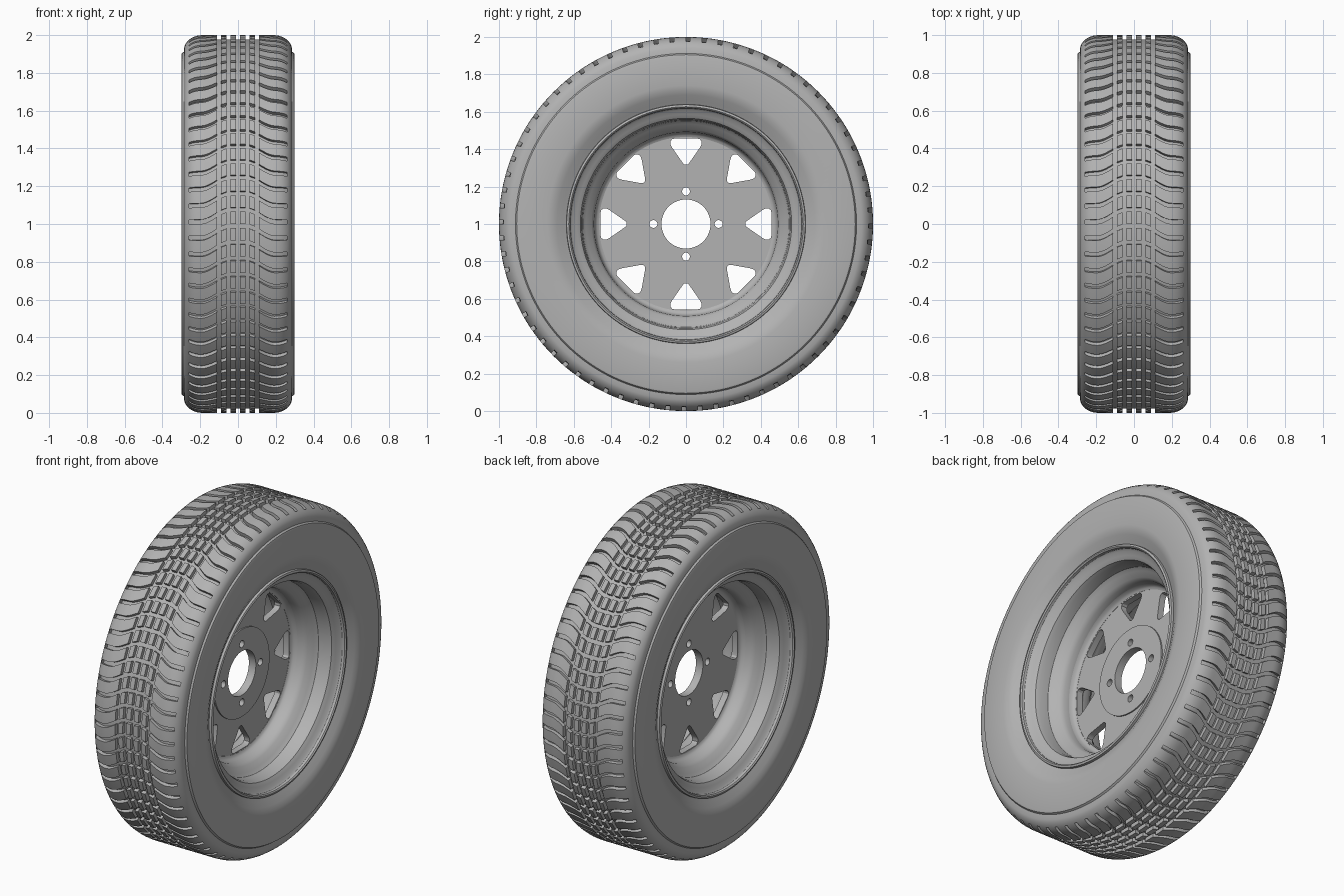
import bpy, bmesh
from math import pi, sin, cos, sqrt, radians

old = bpy.data.objects.get("Cube")
if old:
    bpy.data.objects.remove(old, do_unlink=True)

# Single flat grey
grey = bpy.data.materials.new("plain grey")
grey.use_nodes = True
colour = (0.45, 0.45, 0.45, 1)
grey.diffuse_color = colour
grey.node_tree.nodes["Principled BSDF"].inputs["Base Color"].default_value = colour

PITCHES = 72
DEPTH = 0.022


def finish(obj, angle=30):
    obj.data.materials.clear()
    obj.data.materials.append(grey)
    bpy.ops.object.select_all(action='DESELECT')
    obj.select_set(True)
    bpy.context.view_layer.objects.active = obj
    bpy.ops.object.shade_smooth_by_angle(angle=radians(angle))


def ring_grid(name, rows):
    """Closed surface from rows of points; both directions wrap round."""
    bm = bmesh.new()
    grid = [[bm.verts.new(p) for p in row] for row in rows]
    for i, row in enumerate(grid):
        following = grid[(i + 1) % len(grid)]
        for j in range(len(row)):
            k = (j + 1) % len(row)
            bm.faces.new((row[j], row[k], following[k], following[j]))
    bmesh.ops.remove_doubles(bm, verts=bm.verts, dist=1e-5)
    bmesh.ops.recalc_face_normals(bm, faces=bm.faces)
    mesh = bpy.data.meshes.new(name)
    bm.to_mesh(mesh)
    bm.free()
    obj = bpy.data.objects.new(name, mesh)
    bpy.context.collection.objects.link(obj)
    finish(obj)
    return obj


def wheel_point(x, r, a):
    return (x, -r * cos(a), 1 + r * sin(a))


# Tyre: columns across the width are (x, radius, in rib groove, in cross groove)
def crown(x):
    if x <= 0.19:
        return 1.0
    return 0.92 + 0.08 * sqrt(1 - ((x - 0.19) / 0.097) ** 2)


half = []
for centre in (0, 0.05, 0.1):
    for edge in (-0.011, 0.011):
        x = centre + edge
        if x > 0:
            flags = (0, 1) if edge < 0 else (1, 0)
            half += [(x, 1.0, f, 1) for f in flags]
half += [(x, crown(x), 0, 1) for x in (0.13, 0.145, 0.16, 0.175, 0.19, 0.21, 0.23, 0.245, 0.26)]
half += [(x, crown(x), 0, 0) for x in (0.26, 0.27, 0.278, 0.284)]
half += [(x, r, 0, 0) for x, r in (
    (0.287, 0.912), (0.297, 0.905), (0.3, 0.895), (0.3, 0.74), (0.296, 0.715),
    (0.285, 0.69), (0.268, 0.66), (0.255, 0.635), (0.2, 0.6))]
columns = [(-x, r, c, l) for x, r, c, l in reversed(half)] + half


def sweep(x):
    """Cross grooves bow forward in the middle of the tread."""
    t = min(max((abs(x) - 0.04) / 0.16, 0), 1)
    return 0.065 * (1 + cos(pi * t)) / 2


pattern = ((0, 0), (0, 1), (0.26, 1), (0.26, 0), (0.63, 0))
rows = []
for x, r, rib, cross in columns:
    row = []
    for p in range(PITCHES):
        for f, cut in pattern:
            a = 2 * pi * (p + f) / PITCHES + sweep(x)
            row.append(wheel_point(x, r - DEPTH * max(rib, cross * cut), a))
    rows.append(row)
ring_grid("tyre", rows)

# Rim barrel: mirrored inner profile with an offset outer skin
inner = [(0.04, 0.488), (0.08, 0.492), (0.105, 0.505), (0.125, 0.535), (0.145, 0.552),
         (0.2, 0.557), (0.222, 0.565), (0.236, 0.585), (0.245, 0.608), (0.256, 0.618),
         (0.27, 0.62), (0.276, 0.627), (0.272, 0.638), (0.255, 0.64)]
outer = [(0.235, 0.61), (0.21, 0.58), (0.13, 0.575), (0.09, 0.52), (0.04, 0.51)]
side = inner + outer
profile = side + [(-x, r) for x, r in reversed(side)]
SEGMENTS = 128
ring_grid("rim_barrel", [[wheel_point(x, r, 2 * pi * s / SEGMENTS) for s in range(SEGMENTS)]
                         for x, r in profile])


# Pierced plates: flat filled outlines with thickness, facing along x
def circle(radius, steps, cx=0, cy=0):
    return [(cx + radius * cos(2 * pi * s / steps), cy + radius * sin(2 * pi * s / steps))
            for s in range(steps)]


def turned(points, a):
    return [(u * cos(a) - v * sin(a), u * sin(a) + v * cos(a)) for u, v in points]


def plate(name, outlines, low, high):
    curve = bpy.data.curves.new(name, 'CURVE')
    curve.dimensions = '2D'
    curve.fill_mode = 'BOTH'
    curve.extrude = (high - low) / 2
    for points in outlines:
        spline = curve.splines.new('POLY')
        spline.points.add(len(points) - 1)
        for target, (u, v) in zip(spline.points, points):
            target.co = (u, v, 0, 1)
        spline.use_cyclic_u = True
    obj = bpy.data.objects.new(name, curve)
    bpy.context.collection.objects.link(obj)
    obj.rotation_euler = (pi / 2, 0, pi / 2)
    obj.location = ((low + high) / 2, 0, 1)
    bpy.ops.object.select_all(action='DESELECT')
    obj.select_set(True)
    bpy.context.view_layer.objects.active = obj
    bpy.ops.object.convert(target='MESH')
    obj = bpy.context.view_layer.objects.active
    finish(obj)
    return obj


# Rounded triangular window, mirrored about its radial centre line
window_half = [(0.007, 0.317), (0.014, 0.322), (0.076, 0.411), (0.084, 0.428),
               (0.083, 0.443), (0.074, 0.453), (0.06, 0.457)]
window = window_half + [(-u, v) for u, v in reversed(window_half)]
windows = [turned(window, i * pi / 4) for i in range(8)]
bolts = [turned(circle(0.021, 20, 0.174), i * pi / 2) for i in range(4)]
bore = circle(0.131, 64)

plate("wheel_disc", [circle(0.495, 128), bore] + bolts + windows, -0.02, 0.018)
plate("hub_pad", [circle(0.26, 96), bore] + bolts, 0.018, 0.026)

# Fillets where the disc meets the barrel, on both faces
for label, sign in (("left", 1), ("right", -1)):
    section = [(0.0, 0.465), (0.019, 0.465), (0.023, 0.475), (0.032, 0.484), (0.05, 0.489),
               (0.05, 0.5), (0.0, 0.5)]
    ring_grid("disc_fillet_" + label,
              [[wheel_point(sign * x, r, 2 * pi * s / SEGMENTS) for s in range(SEGMENTS)]
               for x, r in section])
